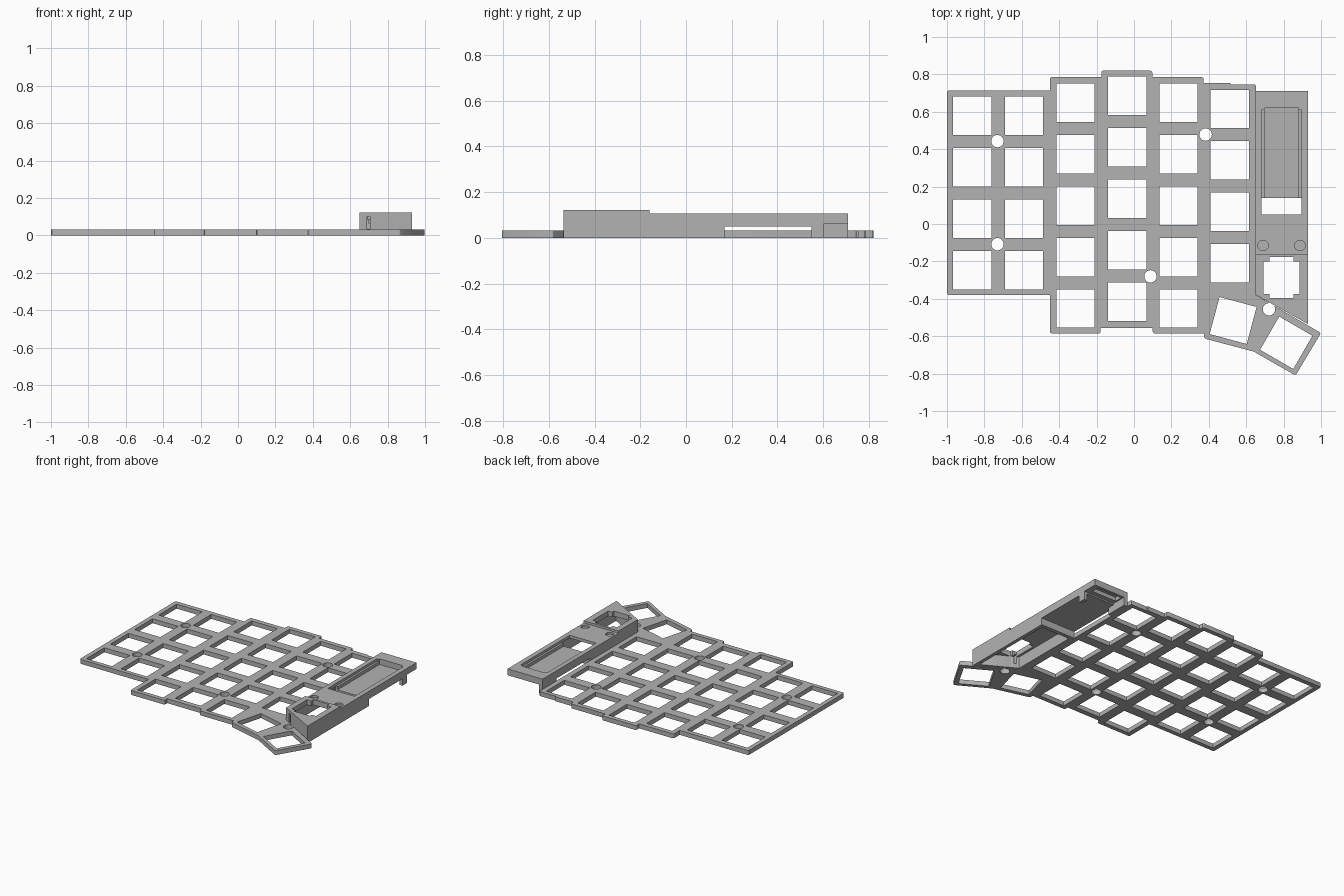
import bpy, bmesh, math
from mathutils import Matrix

cube = bpy.data.objects.get("Cube")
if cube:
    bpy.data.objects.remove(cube, do_unlink=True)

grey = bpy.data.materials.new("plain grey")
grey.use_nodes = True
colour = (0.45, 0.45, 0.45, 1)
grey.diffuse_color = colour
grey.node_tree.nodes["Principled BSDF"].inputs["Base Color"].default_value = colour


def add_prism(bm, points, z0, z1):
    """Extrude a flat outline between two heights."""
    face = bm.faces.new([bm.verts.new((x, y, z0)) for x, y in points])
    out = bmesh.ops.extrude_face_region(bm, geom=[face])
    top = [g for g in out["geom"] if isinstance(g, bmesh.types.BMVert)]
    bmesh.ops.translate(bm, verts=top, vec=(0, 0, z1 - z0))
    bmesh.ops.recalc_face_normals(bm, faces=bm.faces)


def add_box(bm, x0, x1, y0, y1, z0, z1):
    add_prism(bm, [(x0, y0), (x1, y0), (x1, y1), (x0, y1)], z0, z1)


def add_hole(bm, x, y, radius, sides, z0, z1, turn=0):
    step = 2 * math.pi / sides
    add_prism(bm, [(x + radius * math.cos(i * step + turn),
                    y + radius * math.sin(i * step + turn)) for i in range(sides)], z0, z1)


def make(name, bm):
    mesh = bpy.data.meshes.new(name)
    bm.to_mesh(mesh)
    bm.free()
    mesh.materials.append(grey)
    obj = bpy.data.objects.new(name, mesh)
    bpy.context.collection.objects.link(obj)
    return obj


def cut(obj, bm):
    """Subtract a temporary cutter from a part."""
    cutter = make("cutter", bm)
    cutter.hide_render = True
    mod = obj.modifiers.new("cut", "BOOLEAN")
    mod.operation = "DIFFERENCE"
    mod.solver = "EXACT"
    mod.object = cutter
    bpy.context.view_layer.objects.active = obj
    bpy.ops.object.modifier_apply(modifier=mod.name)
    bpy.data.objects.remove(cutter, do_unlink=True)


# Key plate: stepped outline with softened corners
THICK = 0.032
outline = [(-1, -.38), (-.45, -.38), (-.45, -.585), (-.178, -.585), (-.178, -.555),
           (.1, -.555), (.1, -.585), (.375, -.585), (.375, -.612), (.64, -.682),
           (.864, -.81), (1, -.583), (.652, -.38), (.652, .747), (.515, .747),
           (.515, .755), (.372, .755), (.372, .785), (.098, .785), (.098, .82),
           (-.175, .82), (-.175, .785), (-.45, .785), (-.45, .715), (-1, .715)]
bm = bmesh.new()
add_prism(bm, outline, 0, THICK)
corners = [e for e in bm.edges if abs(e.verts[0].co.z - e.verts[1].co.z) > .01
           and e.calc_length() > .01 and e.is_convex
           and min(f.edges[0].calc_length() + f.edges[1].calc_length()
                   for f in e.link_faces) > .055]
bmesh.ops.bevel(bm, geom=corners, offset=.011, segments=3, profile=.5, affect="EDGES")
plate = make("key_plate", bm)

# Switch openings: column x, top row y, row count
PITCH, HOLE = .275, .205
R = HOLE / math.sqrt(2)
bm = bmesh.new()
for x, y, rows in [(-.865, .578, 4), (-.588, .578, 4), (-.313, .648, 5),
                   (-.037, .685, 5), (.238, .648, 5), (.512, .615, 4)]:
    for row in range(rows):
        add_hole(bm, x, y - row * PITCH, R, 4, -.1, .1, math.pi / 4)
# Thumb switches, turned with the cluster
for x, y, angle in [(.53, -.516, -15), (.814, -.635, -30)]:
    add_hole(bm, x, y, R, 4, -.1, .1, math.radians(45 + angle))
# Screw holes
for x, y in [(-.73, .443), (-.73, -.108), (.383, .478), (.088, -.28), (.722, -.456)]:
    add_hole(bm, x, y, .033, 32, -.1, .1)
cut(plate, bm)

# Controller housing with a slanted front
bm = bmesh.new()
add_prism(bm, [(.65, -.378), (.93, -.535), (.93, .71), (.65, .71)], 0, .122)
housing = make("controller_housing", bm)

# Lower roof behind the joystick block
bm = bmesh.new()
add_box(bm, .6, 1, -.16, .8, .106, .2)
cut(housing, bm)

# Hollow underside
bm = bmesh.new()
add_prism(bm, [(.675, -.365), (.905, -.494), (.905, .135), (.675, .135)], -.1, .085)
cut(housing, bm)

# Gap beneath the tray, and the open back end
for box in [(.6, 1, .168, .55, -.1, .05), (.68, .905, .5, .65, -.1, .05),
            (.68, 1, .602, .8, -.1, .06), (.69, .89, .635, .69, -.1, .088)]:
    bm = bmesh.new()
    add_box(bm, *box)
    cut(housing, bm)

# Controller pocket with side ledges, cable opening and wire slit
for box in [(.698, .88, .12, .62, .065, .2), (.683, .895, .12, .61, .088, .2),
            (.683, .895, .05, .14, -.1, .2), (.69, .705, -.6, -.37, .033, .1)]:
    bm = bmesh.new()
    add_box(bm, *box)
    cut(housing, bm)

# Joystick opening: body with narrower end notches
for box in [(.692, .885, -.375, -.2, -.1, .2), (.725, .852, -.395, -.177, -.1, .2)]:
    bm = bmesh.new()
    add_box(bm, *box)
    cut(housing, bm)

# Blind screw pits
bm = bmesh.new()
for x in (.69, .887):
    add_hole(bm, x, -.115, .028, 32, .092, .2)
cut(housing, bm)

# Smooth round holes, keep flat edges crisp
for obj in (plate, housing):
    bpy.ops.object.select_all(action="DESELECT")
    obj.select_set(True)
    bpy.context.view_layer.objects.active = obj
    bpy.ops.object.shade_smooth_by_angle(angle=math.radians(30))
